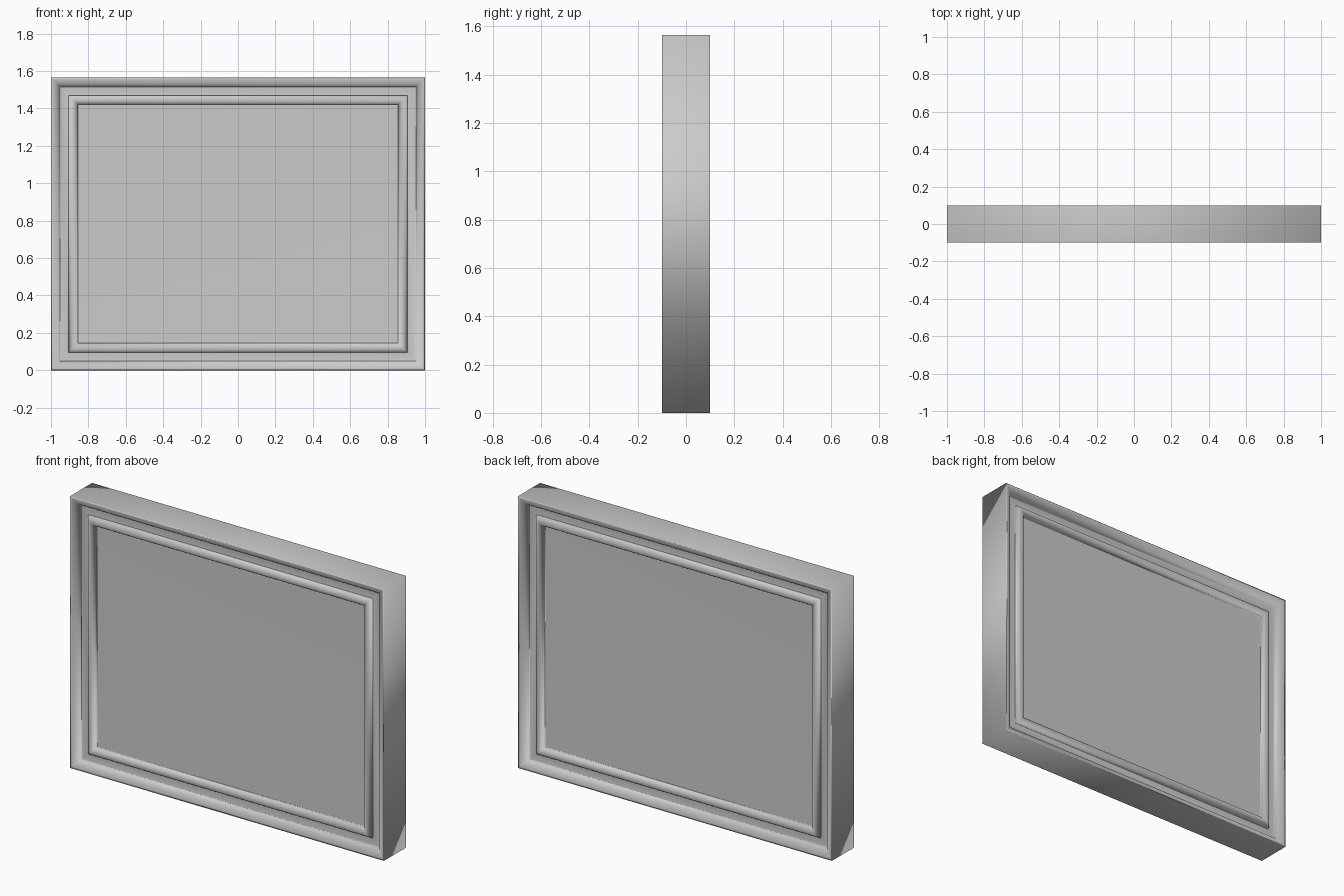
import bpy, bmesh
from math import sin, cos, pi

if "Cube" in bpy.data.objects:
    bpy.data.objects.remove(bpy.data.objects["Cube"])

HALF_W, HALF_T, HEIGHT = 1.0, 0.1, 1.565
STEPS = 8


def arc(ci, cd, ri, rd, a0, a1):
    """Elliptical arc as (inset, depth) points; angle 0 points outwards from the face."""
    pts = []
    for k in range(STEPS + 1):
        a = (a0 + (a1 - a0) * k / STEPS) * pi / 180
        pts.append((ci + ri * sin(a), cd - rd * cos(a)))
    return pts


# moulding: quarter round rim, groove floor, half round bead down to the panel
PROFILE = (arc(0, 0.04, 0.05, 0.04, 0, 90)
           + [(0.095, 0.04)]
           + arc(0.12, 0.035, 0.025, 0.025, -90, 90)
           + [(0.145, 0.045)])


def add_loop(bm, inset, y):
    """Rectangular loop of four vertices facing the front."""
    x, lo, hi = HALF_W - inset, inset, HEIGHT - inset
    return [bm.verts.new((px, y, pz))
            for px, pz in ((-x, lo), (x, lo), (x, hi), (-x, hi))]


def bridge(bm, a, b):
    for i in range(4):
        j = (i + 1) % 4
        bm.faces.new((a[i], a[j], b[j], b[i]))


bm = bmesh.new()
outer = []
for side in (-1, 1):
    # moulded frame
    loops = [add_loop(bm, inset, side * (HALF_T - depth)) for inset, depth in PROFILE]
    for a, b in zip(loops, loops[1:]):
        bridge(bm, a, b)
    # recessed flat panel
    bm.faces.new(loops[-1])
    outer.append(loops[0])

# outer edge of the frame
bridge(bm, outer[0], outer[1])
bmesh.ops.recalc_face_normals(bm, faces=bm.faces[:])
for f in bm.faces:
    f.smooth = True

mesh = bpy.data.meshes.new("framed_panel")
bm.to_mesh(mesh)
bm.free()
panel = bpy.data.objects.new("framed_panel", mesh)
bpy.context.collection.objects.link(panel)

# large flat faces keep their own shading
normals = panel.modifiers.new("weighted_normals", 'WEIGHTED_NORMAL')
normals.mode = 'FACE_AREA'
normals.weight = 50
